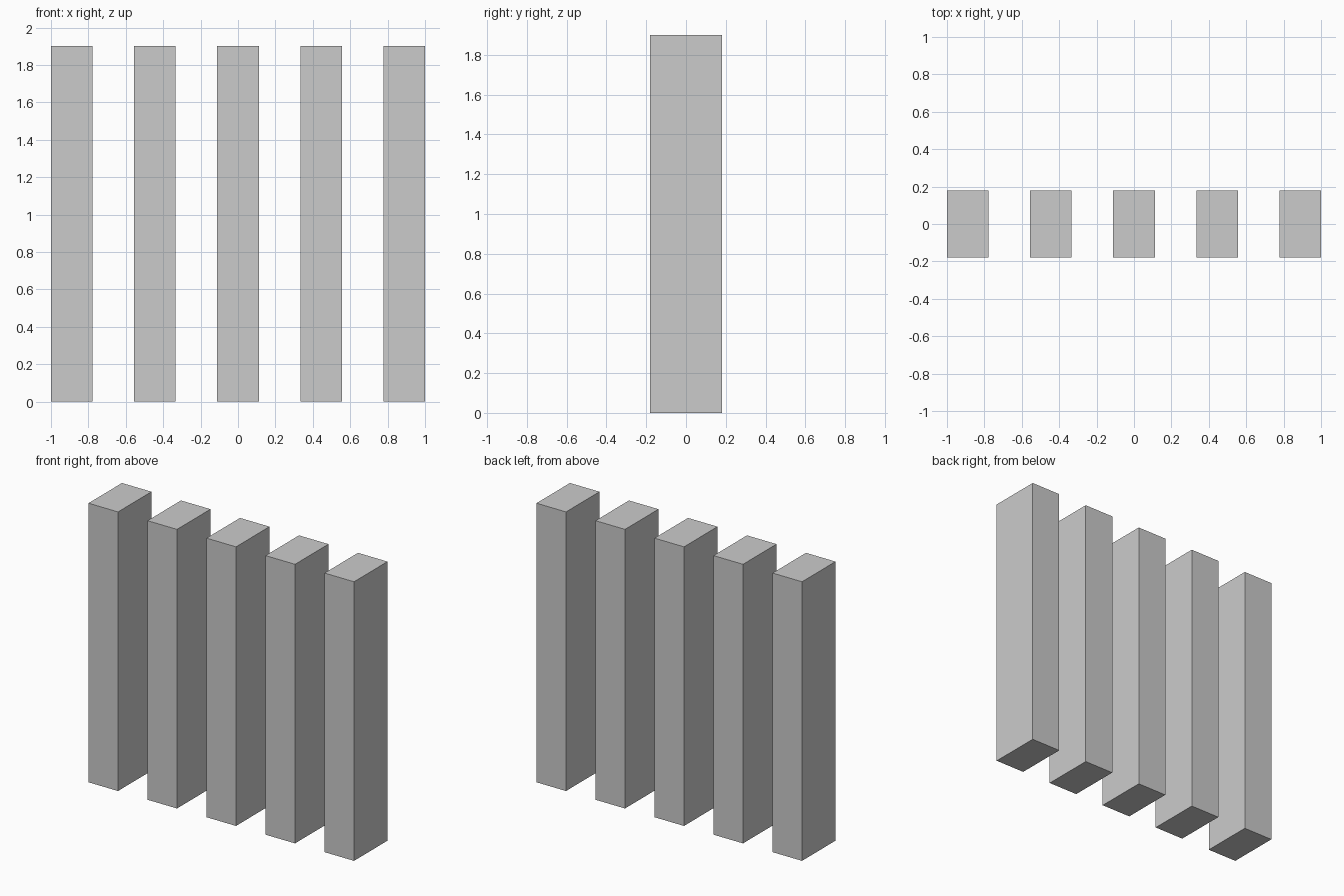
import bpy
import bmesh
from mathutils import Matrix

if "Cube" in bpy.data.objects:
    bpy.data.objects.remove(bpy.data.objects["Cube"])

COUNT = 5
WIDTH = 2 / 9        # bars and gaps are equally wide
DEPTH = 0.36
HEIGHT = 1.9


def add_bar(name, x):
    """Upright rectangular bar standing on the ground."""
    bm = bmesh.new()
    bmesh.ops.create_cube(bm, size=1, matrix=Matrix.Translation((0, 0, HEIGHT / 2))
                          @ Matrix.Diagonal((WIDTH, DEPTH, HEIGHT, 1)))
    mesh = bpy.data.meshes.new(name)
    bm.to_mesh(mesh)
    bm.free()
    bar = bpy.data.objects.new(name, mesh)
    bar.location.x = x
    bpy.context.collection.objects.link(bar)


# Evenly spaced row of bars
for i in range(COUNT):
    add_bar(f"bar_{i + 1}", (i - (COUNT - 1) / 2) * 2 * WIDTH)
